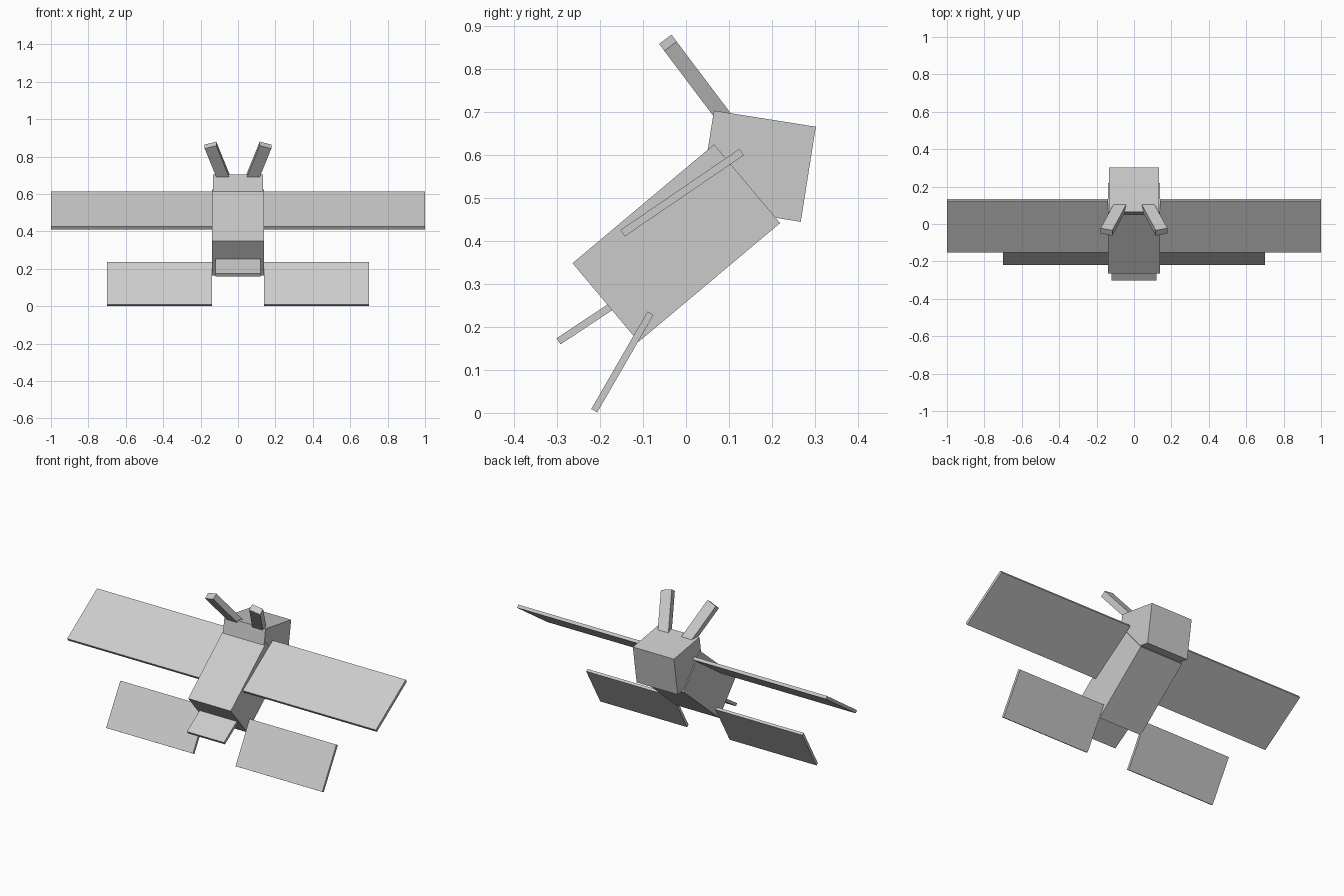
import bpy
from mathutils import Matrix, Vector, Euler
from math import radians

if "Cube" in bpy.data.objects:
    bpy.data.objects.remove(bpy.data.objects["Cube"])


def box(name, center, size, pitch, roll=0.0):
    """Box tilted by roll about y, then pitch about x (degrees)."""
    bpy.ops.mesh.primitive_cube_add(size=1)
    ob = bpy.context.object
    ob.name = ob.data.name = name
    rot = Matrix.Rotation(radians(pitch), 4, 'X') @ Matrix.Rotation(radians(roll), 4, 'Y')
    ob.data.transform(Matrix.Translation(Vector(center)) @ rot @ Matrix.Diagonal((*size, 1)))
    return ob


def mirrored(ob):
    """Repeat a side part across the centre plane."""
    ob.modifiers.new("mirror", 'MIRROR').use_axis[0] = True
    return ob


# Tilted body and head
box("body", (0, -0.0225, 0.395), (0.276, 0.43, 0.239), 40)
box("head", (0, 0.166, 0.574), (0.266, 0.24, 0.224), -9)

# Upper wings and lower, steeper wings
mirrored(box("upper_wing", (0.569, -0.009, 0.5125), (0.862, 0.335, 0.018), 34.3))
mirrored(box("lower_wing", (0.419, -0.148, 0.1185), (0.562, 0.262, 0.016), 60))

# Small tail plate against the end of the body
box("tail_plate", (0, -0.234, 0.208), (0.24, 0.15, 0.017), 33.5)

# Splayed antennae
mirrored(box("antenna", (0.110, 0.0265, 0.770), (0.065, 0.036, 0.24), 37, 18))
